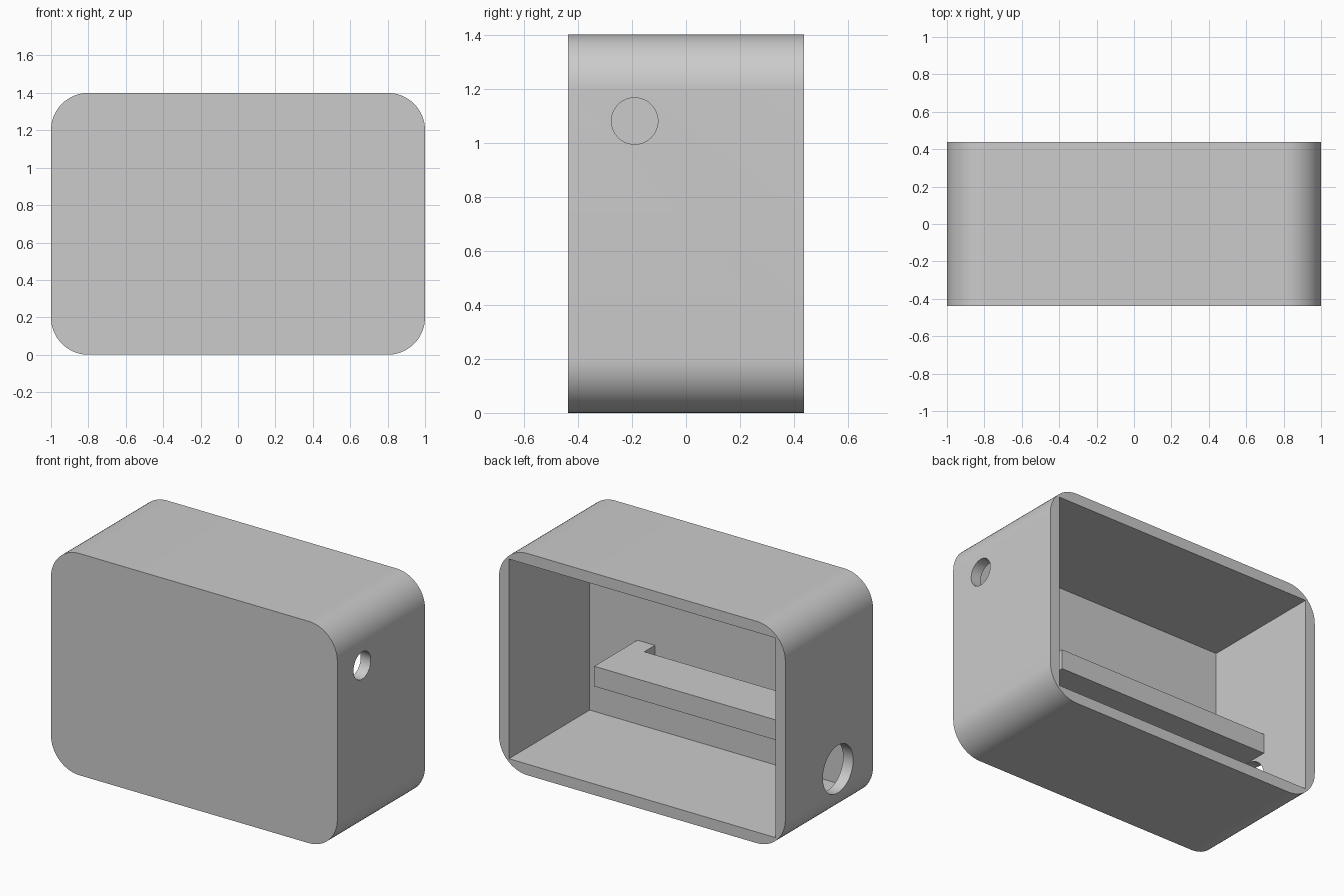
import bpy, bmesh, math
from mathutils import Matrix, Vector

default = bpy.data.objects.get("Cube")
if default:
    bpy.data.objects.remove(default, do_unlink=True)

W, D, H = 2.0, 0.875, 1.4      # outer size of the case
WALL, RADIUS = 0.07, 0.2
FRONT_IN = -D / 2 + WALL       # inner face of the front wall

gray = bpy.data.materials.new("light_gray")
gray.use_nodes = True
gray.diffuse_color = (0.6, 0.6, 0.6, 1)
gray.node_tree.nodes["Principled BSDF"].inputs["Base Color"].default_value = (0.6, 0.6, 0.6, 1)


def to_object(name, bm):
    bmesh.ops.recalc_face_normals(bm, faces=bm.faces)
    mesh = bpy.data.meshes.new(name)
    bm.to_mesh(mesh)
    bm.free()
    mesh.materials.append(gray)
    obj = bpy.data.objects.new(name, mesh)
    bpy.context.collection.objects.link(obj)
    return obj


def box_mesh(low, high):
    low, high = Vector(low), Vector(high)
    bm = bmesh.new()
    bmesh.ops.create_cube(bm, size=1)
    bmesh.ops.scale(bm, vec=high - low, verts=bm.verts)
    bmesh.ops.translate(bm, vec=(low + high) / 2, verts=bm.verts)
    return bm


def hole_cutter(name, x, y, z, radius):
    bm = bmesh.new()
    turn = Matrix.Translation((x, y, z)) @ Matrix.Rotation(math.pi / 2, 4, 'Y')
    bmesh.ops.create_cone(bm, cap_ends=True, segments=64, radius1=radius,
                          radius2=radius, depth=4 * WALL, matrix=turn)
    return to_object(name, bm)


def select_only(obj):
    bpy.ops.object.select_all(action='DESELECT')
    obj.select_set(True)
    bpy.context.view_layer.objects.active = obj


def cut(target, cutter):
    cutter.hide_render = True
    mod = target.modifiers.new("cut", 'BOOLEAN')
    mod.operation, mod.solver, mod.object = 'DIFFERENCE', 'EXACT', cutter
    select_only(target)
    bpy.ops.object.modifier_apply(modifier=mod.name)
    bpy.data.objects.remove(cutter, do_unlink=True)


# Case: block with the four front-to-back edges rounded
bm = box_mesh((-W / 2, -D / 2, 0), (W / 2, D / 2, H))
long_edges = [e for e in bm.edges
              if abs(e.verts[0].co.y - e.verts[1].co.y) > D / 2]
bmesh.ops.bevel(bm, geom=long_edges, offset=RADIUS, segments=16,
                profile=0.5, affect='EDGES')
case = to_object("case", bm)

# Square-cornered cavity, open at the back
cut(case, to_object("cavity_cutter", box_mesh(
    (-W / 2 + WALL, FRONT_IN, WALL), (W / 2 - WALL, D, H - WALL))))

# Round holes: small one high on the left, large one low on the right
cut(case, hole_cutter("small_hole_cutter", W / 2, -0.19, 1.08, 0.086))
cut(case, hole_cutter("large_hole_cutter", -W / 2, -0.088, 0.32, 0.151))

select_only(case)
bpy.ops.object.shade_smooth_by_angle(angle=math.radians(30))

# Shelf: L-shaped plate joined to the right wall, its tab meeting the front wall
outline = [(-W / 2 + WALL, 0.063), (0.597, 0.063), (0.597, FRONT_IN),
           (0.475, FRONT_IN), (0.475, -0.262), (-W / 2 + WALL, -0.262)]
bm = bmesh.new()
base = bm.faces.new([bm.verts.new((x, y, 0.473)) for x, y in outline])
top = bmesh.ops.extrude_face_region(bm, geom=[base])["geom"]
bmesh.ops.translate(bm, vec=(0, 0, 0.127),
                    verts=[v for v in top if isinstance(v, bmesh.types.BMVert)])
to_object("shelf", bm)
